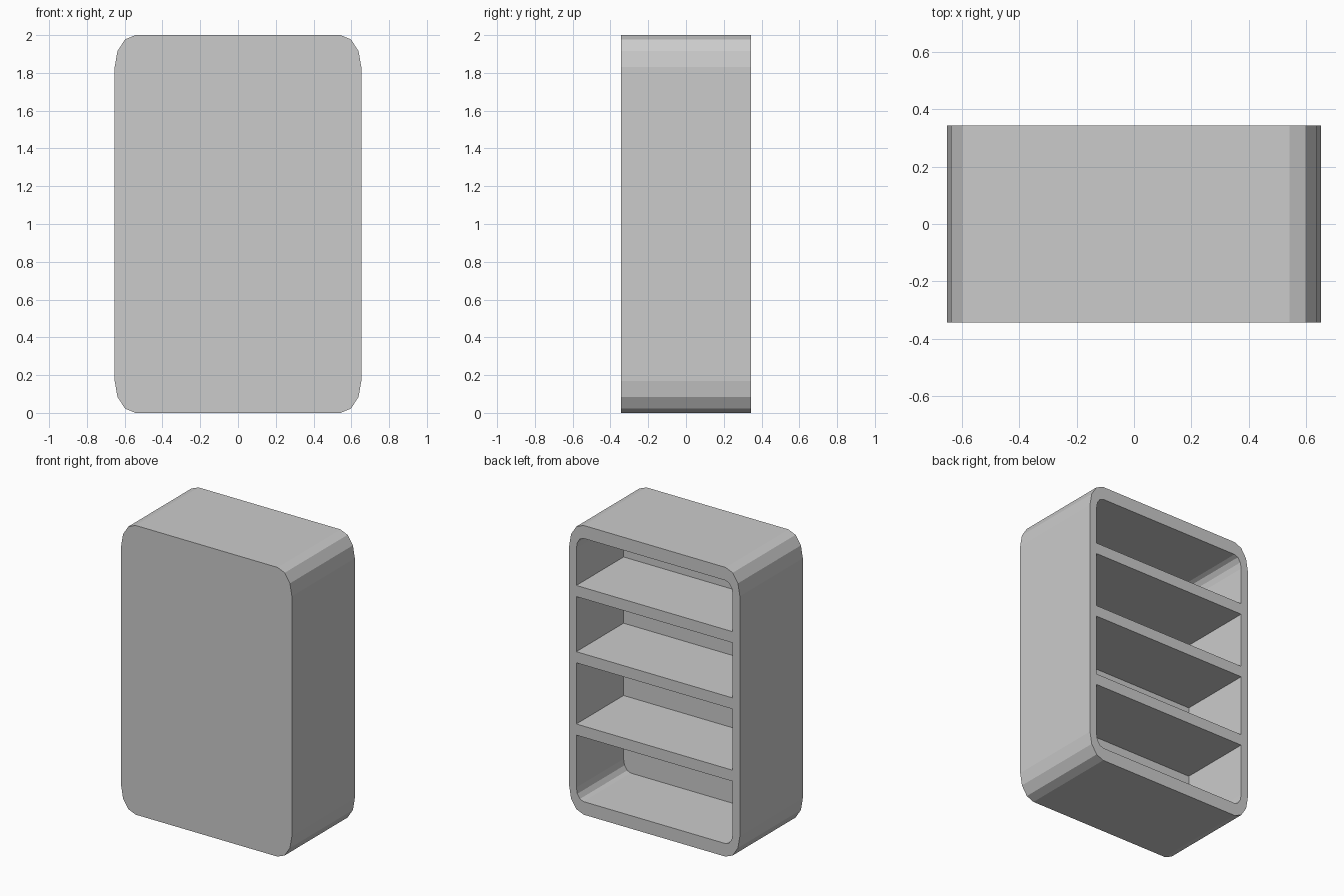
import bpy, bmesh, math

if "Cube" in bpy.data.objects:
    bpy.data.objects.remove(bpy.data.objects["Cube"])

W, D = 0.653, 0.344          # half width, half depth
PANEL_Y = -0.172             # inner face of the thick front panel
IN_X, IN_Z = 0.055, 0.09     # wall thickness: sides, top and bottom


def rounded_outline(hw, z0, z1, rx, rz, segs=3):
    """Rounded rectangle in x/z with faceted elliptical corners."""
    corners = [(hw - rx, z1 - rz), (rx - hw, z1 - rz),
               (rx - hw, z0 + rz), (hw - rx, z0 + rz)]
    pts = []
    for q, (cx, cz) in enumerate(corners):
        for i in range(segs + 1):
            a = math.pi / 2 * (q + i / segs)
            pts.append((cx + rx * math.cos(a), cz + rz * math.sin(a)))
    return pts


def add_object(name, bm):
    bmesh.ops.recalc_face_normals(bm, faces=bm.faces)
    mesh = bpy.data.meshes.new(name)
    bm.to_mesh(mesh)
    bm.free()
    obj = bpy.data.objects.new(name, mesh)
    bpy.context.collection.objects.link(obj)
    return obj


# Cabinet shell: closed front, rounded walls, open at the back
outer = rounded_outline(W, 0, 2, 0.11, 0.17)
inner = rounded_outline(W - IN_X, IN_Z, 2 - IN_Z, 0.055, 0.083)
bm = bmesh.new()
loops = [[bm.verts.new((x, y, z)) for x, z in outline]
         for outline, y in ((outer, -D), (outer, D), (inner, D), (inner, PANEL_Y))]
for a, b in zip(loops, loops[1:]):
    for i in range(len(a)):
        j = (i + 1) % len(a)
        bm.faces.new((a[i], a[j], b[j], b[i]))
bm.faces.new(loops[0])
bm.faces.new(loops[-1])
add_object("cabinet_shell", bm)

# Shelves, flush with the open back
for n, (z0, z1) in enumerate([(0.535, 0.612), (1.035, 1.112), (1.493, 1.57)], 1):
    bm = bmesh.new()
    bmesh.ops.create_cube(bm, size=1)
    bmesh.ops.scale(bm, vec=(2 * (W - IN_X), D - PANEL_Y, z1 - z0), verts=bm.verts)
    bmesh.ops.translate(bm, vec=(0, (D + PANEL_Y) / 2, (z0 + z1) / 2), verts=bm.verts)
    add_object(f"shelf_{n}", bm)
